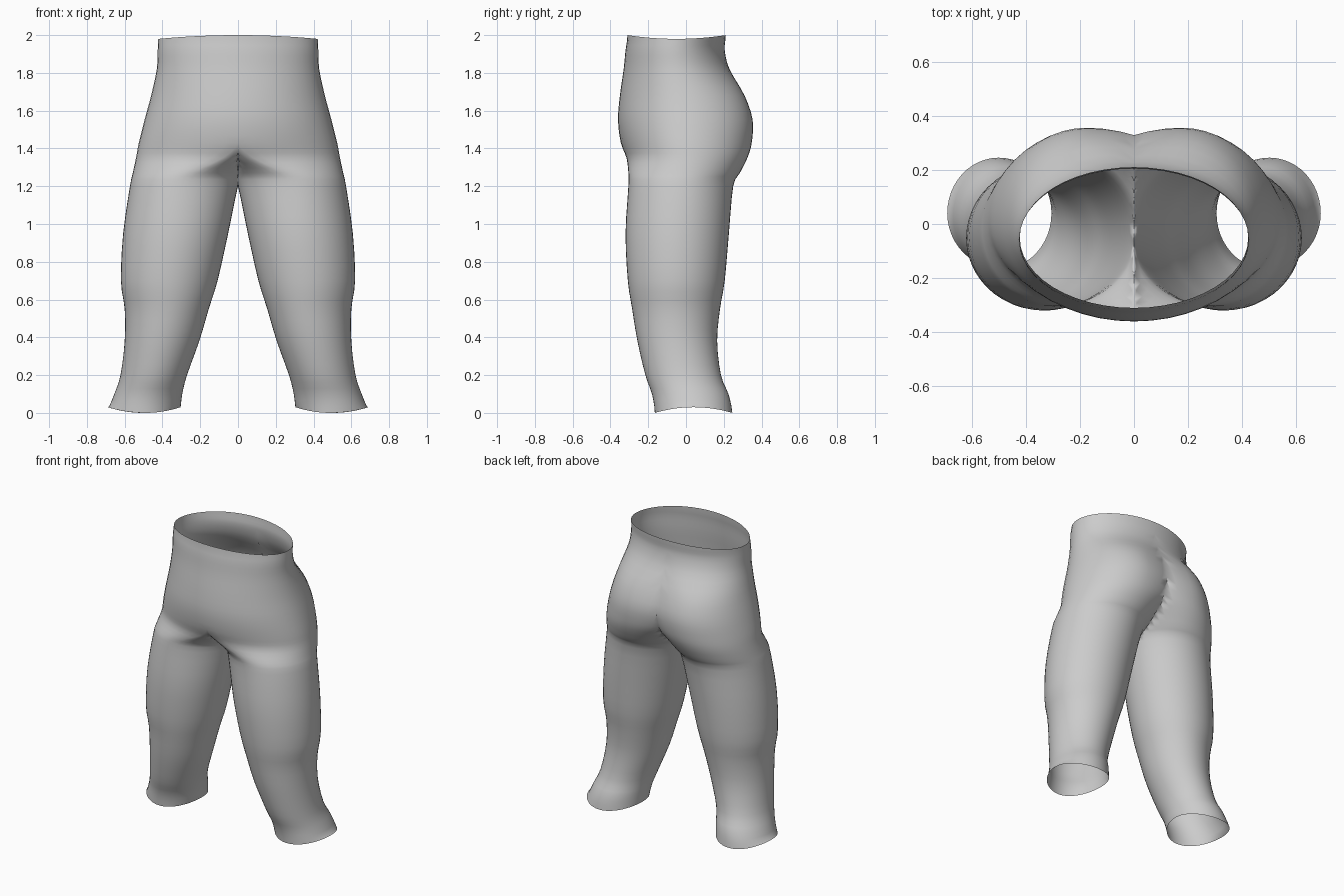
import bpy, bmesh, math

if "Cube" in bpy.data.objects:
    bpy.data.objects.remove(bpy.data.objects["Cube"])

SIDES = 48
STEPS = 3

# Cross-sections of one leg and its half of the hips:
# height, outer x, inner x, front centre x, back centre x, front y, back y
# (a negative inner x means the section is cut off at the middle plane)
SECTIONS = [
    (0.015, .690, .305, .49, .50, -.165, .245),
    (0.10, .655, .295, .47, .48, -.180, .225),
    (0.20, .622, .270, .44, .45, -.215, .185),
    (0.38, .600, .205, .40, .40, -.257, .165),
    (0.55, .600, .155, .37, .37, -.285, .180),
    (0.70, .620, .108, .36, .36, -.308, .205),
    (0.95, .608, .052, .33, .33, -.320, .227),
    (1.20, .572, .000, .30, .28, -.305, .250),
    (1.27, .557, -.03, .25, .25, -.305, .285),
    (1.35, .540, -.10, .08, .22, -.315, .325),
    (1.43, .525, -.20, .00, .19, -.345, .348),
    (1.55, .495, -.30, .00, .17, -.360, .353),
    (1.68, .460, -.35, .00, .15, -.350, .310),
    (1.82, .430, -.40, .00, .05, -.330, .230),
    (1.92, .425, -.42, .00, .00, -.320, .205),
    (1.98, .422, -.42, .00, .00, -.310, .210),
]


def smooth(a, b, c, d, t):
    """Catmull-Rom value between b and c."""
    return b + .5 * t * (c - a + t * (2*a - 5*b + 4*c - d + t * (3*(b - c) + d - a)))


def refine(rows):
    out = []
    for i in range(len(rows) - 1):
        quad = [rows[max(i - 1, 0)], rows[i], rows[i + 1], rows[min(i + 2, len(rows) - 1)]]
        for s in range(STEPS):
            out.append([smooth(*col, s / STEPS) for col in zip(*quad)])
    return out + [list(rows[-1])]


def ring(row, first, last):
    z, outer, inner, cf, cb, yf, yb = row
    cf, cb, mid = max(cf, 0), max(cb, 0), (yf + yb) / 2
    raw = []
    for i in range(SIDES):
        a = 2 * math.pi * i / SIDES
        c, s = math.cos(a), math.sin(a)
        if abs(c) < 1e-6:
            c = 0.0
        centre = cb if s > 0 else cf
        x = centre + c * ((outer - centre) if c > 0 else (centre - inner))
        y = mid + s * (yb - mid)
        h = z
        if first:                       # wavy cuff edge
            h = .03 * c * c
        if last:                        # waist edge rises at front and back
            h = z + .02 * s * s
        raw.append((x, y, h))
    pts = []
    for i, (x, y, h) in enumerate(raw):
        if x < 0:                       # cut at the middle plane
            for j in (i - 1, (i + 1) % SIDES):
                if raw[j][0] > 0:
                    t = x / (x - raw[j][0])
                    y += t * (raw[j][1] - y)
            x = 0.0
        pts.append((x, y, h))
    return pts


# Fabric colour
fabric = bpy.data.materials.new("light_grey_fabric")
fabric.diffuse_color = (.6, .6, .6, 1)
fabric.use_nodes = True
fabric.node_tree.nodes["Principled BSDF"].inputs["Base Color"].default_value = fabric.diffuse_color

# Trousers: one half lofted through the sections, open at waist and cuff
rows = refine(SECTIONS)
bm = bmesh.new()
loops = [[bm.verts.new(p) for p in ring(r, k == 0, k == len(rows) - 1)]
         for k, r in enumerate(rows)]
for low, high in zip(loops, loops[1:]):
    for i in range(SIDES):
        j = (i + 1) % SIDES
        quad = (low[i], low[j], high[j], high[i])
        if any(v.co.x > 1e-5 for v in quad):    # no wall on the middle plane
            bm.faces.new(quad).smooth = True
bmesh.ops.delete(bm, geom=[v for v in bm.verts if not v.link_faces], context='VERTS')
mesh = bpy.data.meshes.new("trousers")
bm.to_mesh(mesh)
bm.free()
mesh.materials.append(fabric)
trousers = bpy.data.objects.new("trousers", mesh)
bpy.context.collection.objects.link(trousers)

# Mirrored left half, welded along the seam
mirror = trousers.modifiers.new("mirror", 'MIRROR')
mirror.use_mirror_merge = True
mirror.merge_threshold = .001
